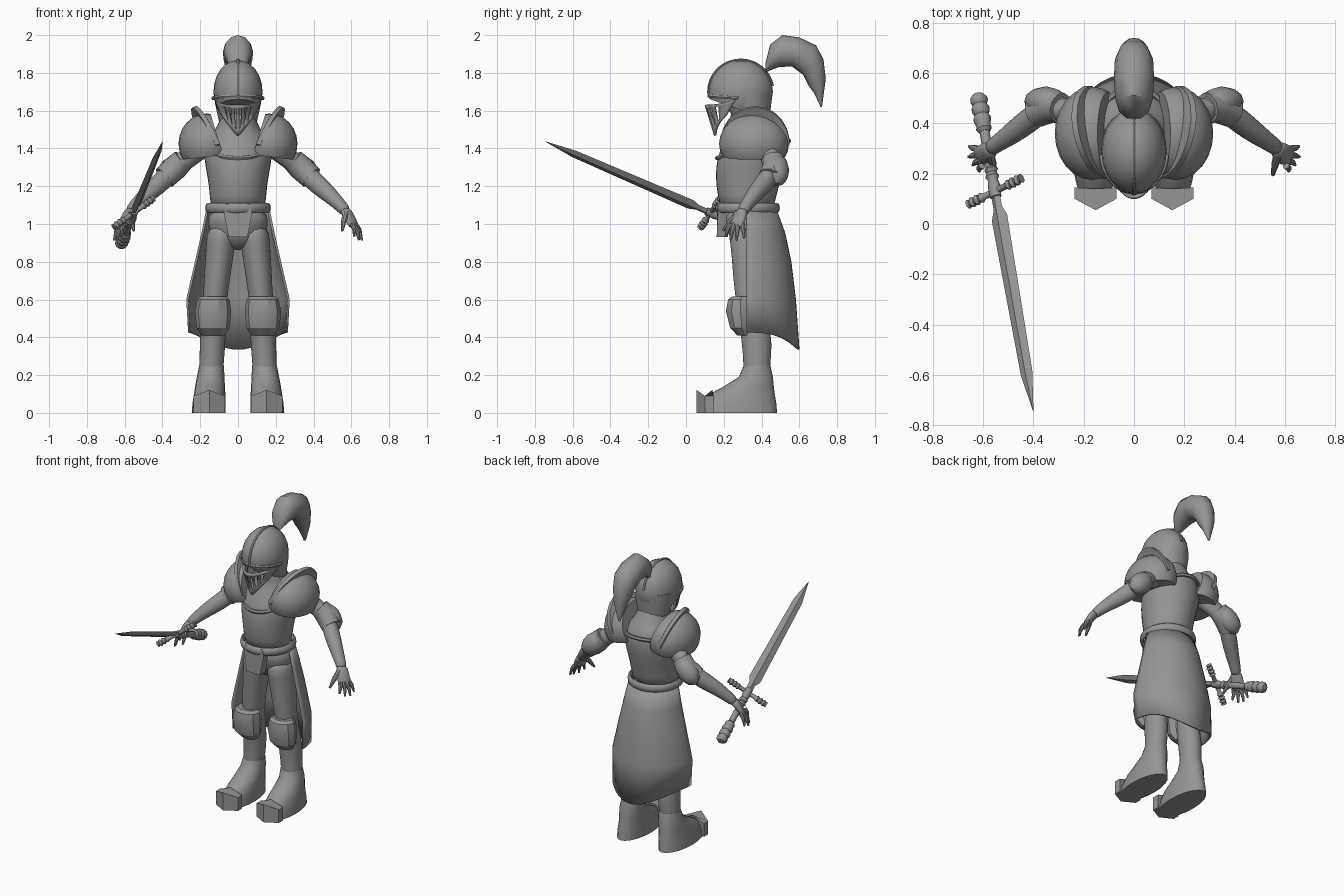
import bpy, bmesh, math
from mathutils import Vector, Matrix

cube = bpy.data.objects.get("Cube")
if cube:
    bpy.data.objects.remove(cube)

steel = bpy.data.materials.new("plain_grey")
steel.use_nodes = True
GREY = (0.3, 0.3, 0.3, 1)
steel.diffuse_color = GREY
steel.node_tree.nodes["Principled BSDF"].inputs["Base Color"].default_value = GREY


def finish(name, bm, mirror=False, subdiv=0, thick=0, angle=40):
    """Turn a bmesh into a shaded object with its modifiers."""
    if not thick:
        bmesh.ops.recalc_face_normals(bm, faces=bm.faces)
    me = bpy.data.meshes.new(name)
    bm.to_mesh(me)
    bm.free()
    me.materials.append(steel)
    ob = bpy.data.objects.new(name, me)
    bpy.context.collection.objects.link(ob)
    if thick:
        mod = ob.modifiers.new("thickness", 'SOLIDIFY')
        mod.thickness, mod.offset = thick, 0
    if mirror:
        ob.modifiers.new("mirror", 'MIRROR').use_clip = False
    if subdiv:
        ob.modifiers.new("smooth", 'SUBSURF').levels = subdiv
        ob.modifiers["smooth"].render_levels = subdiv
    bpy.ops.object.select_all(action='DESELECT')
    ob.select_set(True)
    bpy.context.view_layer.objects.active = ob
    if subdiv:
        bpy.ops.object.shade_smooth()
    else:
        bpy.ops.object.shade_smooth_by_angle(angle=math.radians(angle))
    return ob


def skin(name, rings, closed=True, caps=True, loop=False, **kw):
    """Bridge a list of point rings with quads."""
    bm = bmesh.new()
    rows = [[bm.verts.new(p) for p in r] for r in rings]
    n = len(rows[0])
    pairs = list(zip(rows, rows[1:])) + ([(rows[-1], rows[0])] if loop else [])
    for a, b in pairs:
        for i in range(n if closed else n - 1):
            j = (i + 1) % n
            bm.faces.new((a[i], a[j], b[j], b[i]))
    if caps and closed and not loop:
        bm.faces.new(rows[0])
        bm.faces.new(rows[-1])
    return finish(name, bm, **kw)


def ring(c, u, v, n=14):
    c, u, v = Vector(c), Vector(u), Vector(v)
    angles = [math.tau * i / n for i in range(n)]
    return [c + u * math.cos(a) + v * math.sin(a) for a in angles]


def stack(name, levels, n=16, **kw):
    """Level ellipses given as z, x centre, half width, front y, back y."""
    return skin(name, [ring((x, (f + b) / 2, z), (w, 0, 0), (0, (b - f) / 2, 0), n)
                       for z, x, w, f, b in levels], **kw)


def tube(name, stations, n=10, up=(0, 0, 1), loop=False, **kw):
    """Sweep an ellipse along points given as x, y, z, side radius, up radius."""
    pts = [Vector(s[:3]) for s in stations]
    rings, last = [], len(pts) - 1
    for i, s in enumerate(stations):
        nxt = pts[(i + 1) % len(pts)] if loop else pts[min(i + 1, last)]
        t = (nxt - pts[i - 1 if (i or loop) else 0]).normalized()
        side = t.cross(Vector(up)).normalized()
        rings.append(ring(pts[i], side * s[3], side.cross(t) * s[4], n))
    return skin(name, rings, loop=loop, **kw)


def ellipsoid(name, c, radii, rot=None, cut=None, seg=24, **kw):
    bm = bmesh.new()
    bmesh.ops.create_uvsphere(bm, u_segments=seg, v_segments=seg // 2, radius=1)
    m = Matrix.Translation(c) @ (rot or Matrix()) @ Matrix.Diagonal((*radii, 1))
    bmesh.ops.transform(bm, matrix=m, verts=bm.verts)
    for co, no in cut or []:
        bmesh.ops.bisect_plane(bm, geom=bm.verts[:] + bm.edges[:] + bm.faces[:],
                               plane_co=co, plane_no=no, clear_inner=True)
        bmesh.ops.holes_fill(bm, edges=[e for e in bm.edges if e.is_boundary])
    return finish(name, bm, **kw)


# Torso, neck and hips
stack("torso", [(1.06, 0, .155, .18, .47), (1.15, 0, .15, .165, .48), (1.25, 0, .165, .15, .51),
                (1.35, 0, .185, .16, .53), (1.42, 0, .185, .19, .53), (1.48, 0, .14, .22, .51),
                (1.53, 0, .10, .24, .46), (1.62, 0, .09, .22, .44)], subdiv=1)
stack("hips", [(1.09, 0, .16, .18, .47), (1.0, 0, .165, .2, .47), (.92, 0, .15, .23, .46),
               (.86, 0, .06, .28, .42)], subdiv=1)
tube("neckline_rim", [(.15 * math.cos(a), .355 + .19 * math.sin(a), 1.395 + .045 * math.sin(a), .012, .012)
                      for a in [math.tau * i / 28 for i in range(28)]], n=6, loop=True)
tube("belt", [(.16 * math.cos(a), .325 + .158 * math.sin(a), 1.085, .014, .027)
              for a in [math.tau * i / 32 for i in range(32)]], n=8, loop=True)

# Front plate hanging from the belt
plate = [(-.065, 1.105), (.065, 1.105), (.075, 1.06), (.05, .93), (-.05, .93), (-.075, 1.06)]
skin("front_plate", [[(x, y + abs(x) * .25, z) for x, z in plate] for y in (.15, .21)], angle=20)

# Open skirt around the back
rows = []
for z, rx, ry in [(1.075, .163, .155), (.95, .188, .2), (.8, .222, .232), (.6, .268, .256), (.38, .258, .275)]:
    drop = .045 if z < .5 else 0
    rows.append([(rx * math.cos(a), .32 + ry * math.sin(a), z + drop - 2 * drop * math.sin(a) ** 3)
                 for a in [math.pi * i / 24 for i in range(25)]])
skin("skirt", rows, closed=False, thick=.012)

# Legs, knee guards and boots
stack("legs", [(1.0, .085, .08, .21, .45), (.9, .09, .08, .235, .44), (.75, .108, .072, .245, .43),
               (.6, .122, .064, .26, .42), (.48, .13, .068, .28, .44), (.36, .135, .07, .295, .46),
               (.25, .14, .064, .305, .445), (.2, .145, .07, .295, .45)], mirror=True, subdiv=1)
stack("knee_guards", [(.41, .13, .06, .27, .35), (.45, .132, .088, .23, .36), (.54, .132, .096, .207, .37),
                      (.6, .13, .085, .22, .36), (.615, .13, .07, .24, .35)], n=10, mirror=True, angle=30)
stack("boots", [(.25, .14, .066, .305, .447), (.19, .145, .073, .28, .46), (.14, .148, .079, .2, .465),
                (.1, .15, .083, .125, .47), (.05, .153, .088, .085, .478), (.0, .155, .09, .07, .482)],
      n=20, mirror=True, angle=60)
toe = [(.07, .145, .09), (.07, .1, .09), (.152, .055, .122), (.236, .1, .09), (.236, .145, .09), (.152, .14, .122)]
skin("toe_caps", [[(x, y, z * k) for x, y, z in toe] for k in (0, 1)], mirror=True, angle=20)

# Arms with elbow guards
tube("arms", [(.15, .40, 1.44, .06, .06), (.22, .43, 1.385, .058, .06), (.29, .46, 1.33, .05, .055),
              (.36, .455, 1.27, .05, .055), (.42, .41, 1.21, .052, .056), (.49, .355, 1.15, .044, .045),
              (.55, .315, 1.09, .034, .034), (.575, .295, 1.06, .034, .032)], n=12, mirror=True, subdiv=1)
along = Vector((.62, .02, -.6)).to_track_quat('X', 'Z').to_matrix().to_4x4()
ellipsoid("elbow_guards", (.35, .485, 1.285), (.1, .062, .068), along, seg=12, mirror=True, angle=35)
tube("elbow_cuffs", [(.29, .46, 1.34, .062, .062), (.33, .47, 1.3, .068, .068), (.39, .445, 1.245, .062, .064)],
     n=10, mirror=True)

# Hands
tube("palms", [(.56, .305, 1.08, .034, .03), (.585, .285, 1.045, .043, .026), (.61, .268, .995, .045, .02),
               (.618, .262, .98, .035, .012)], mirror=True, subdiv=1)
tips = [(.615, .21, .935), (.64, .235, .915), (.657, .267, .913), (.655, .308, .925)]
for i, tip in enumerate(tips):
    base = Vector((.604 + .005 * i, .232 + .022 * i, 1.0))
    mid = base.lerp(Vector(tip), .5) + Vector((.006, 0, .006))
    tube("finger_%d" % (i + 1), [(*base, .014, .014), (*mid, .012, .012), (*tip, .006, .006)], n=8, mirror=True)
tube("thumbs", [(.572, .275, 1.06, .018, .018), (.56, .235, 1.015, .015, .015), (.552, .195, .965, .007, .007)],
     n=8, mirror=True)

# Shoulder guards with upright flanges
ellipsoid("shoulder_guards", (.165, .36, 1.425), (.15, .185, .16), mirror=True,
          cut=[((.17, 0, 1.355), (.12, 0, 1)), ((.09, 0, 1.4), (1, 0, -.3))])
crest = []
for i in range(13):
    a = math.pi * (i / 12 * 1.1 - .05)
    c, s = -math.cos(a), max(math.sin(a), 0)
    foot = Vector((.125 + .035 * s + .03 * c, .365 + .15 * c, 1.41 + .13 * s))
    lip = Vector((.13 + .09 * s + .035 * c, .365 + .185 * c, 1.425 + .2 * s))
    crest.append([foot, lip, lip + Vector((.022, 0, -.008)), foot + Vector((.035, 0, -.01))])
skin("shoulder_flanges", crest, mirror=True)

# Helmet, ridge and brow
ellipsoid("helmet", (0, .29, 1.70), (.13, .17, .168), cut=[((0, .3, 1.6), (0, .35, 1))])
stack("helmet_back", [(1.54, 0, .1, .26, .44), (1.64, 0, .122, .21, .452), (1.7, 0, .127, .19, .455)])
tube("helmet_ridge", [(0, .29 - .169 * math.cos(a), 1.7 + .167 * math.sin(a), .009, .009)
                      for a in [math.radians(-10 + 10 * i) for i in range(19)]], n=6, up=(1, 0, 0))
tube("brow_band", [(.133 * math.sin(a), .29 - .165 * math.cos(a), 1.665 + .012 * math.cos(a), .008, .01)
                   for a in [math.radians(-85 + 10 * i) for i in range(18)]], n=6)

# Slotted visor
bm = bmesh.new()
COLS, ROWS = 17, (0, .12, .8, 1)
grid = []
for i in range(COLS + 1):
    a = 2 * i / COLS - 1
    top = Vector((.122 * a, .105 + .165 * a * a, 1.63 + .035 * a ** 4))
    low = Vector((.085 * a, .155 + .06 * a * a, 1.462 + .115 * abs(a)))
    grid.append([bm.verts.new(top.lerp(low, t)) for t in ROWS])
for i in range(COLS):
    for j in range(3):
        slot = j == 1 and i % 2 == 1 and 2 < i < COLS - 3
        if not slot:
            bm.faces.new((grid[i][j], grid[i][j + 1], grid[i + 1][j + 1], grid[i + 1][j]))
finish("visor", bm, thick=.014)

# Plume: outer edge, inner edge and half width
plume = [(.42, 1.85, .42, 1.80, .03), (.445, 1.95, .45, 1.815, .06), (.51, 2.0, .49, 1.83, .075),
         (.6, 1.988, .56, 1.835, .08), (.69, 1.945, .62, 1.79, .076), (.728, 1.87, .65, 1.73, .06),
         (.74, 1.77, .68, 1.69, .042), (.72, 1.62, .712, 1.62, .008)]
skin("plume", [ring((0, (a + c) / 2, (b + d) / 2), (w, 0, 0), (0, (a - c) / 2, (b - d) / 2), 12)
               for a, b, c, d, w in plume])

# Sword held in the right hand
POMMEL, TIP = Vector((-.62, .515, .892)), Vector((-.40, -.745, 1.437))
axis = (TIP - POMMEL).normalized()
wide = Vector((.75, .39, .54))
wide = (wide - axis * wide.dot(axis)).normalized()
flat = axis.cross(wide)
LENGTH = (TIP - POMMEL).length


def along_sword(name, profile, n, origin=POMMEL, d=axis, u=wide, v=flat, **kw):
    skin(name, [ring(origin + d * t, u * a, v * b, n) for t, a, b in profile], **kw)


along_sword("sword_blade", [(.43, .022, .012), (.5, .022, .012), (.54, .04, .013), (LENGTH - .17, .03, .009),
                            (LENGTH, .001, .001)], 4, angle=20)
ribs = [(.015 * i, r, r) for i, r in enumerate([.02, .034, .036, .028, .036, .036, .028, .036, .034, .028, .032, .022])]
along_sword("sword_pommel", ribs, 12)
along_sword("sword_grip", [(.15, .02, .02), (.34, .02, .02)], 12)
along_sword("sword_collar", [(.32, .02, .02), (.33, .028, .028), (.345, .02, .02), (.36, .028, .028),
                             (.375, .02, .02), (.4, .026, .022), (.45, .024, .02)], 12)
guard = POMMEL + axis * .425
for side, label in ((1, "inner"), (-1, "outer")):
    arm = [(0, .014, .014), (.06, .013, .013), (.07, .021, .021), (.082, .015, .015), (.094, .022, .022),
           (.106, .015, .015), (.118, .022, .022), (.13, .015, .015), (.14, .019, .019)]
    along_sword("sword_guard_" + label, arm, 10, origin=guard, d=wide * side, u=axis, v=flat)
